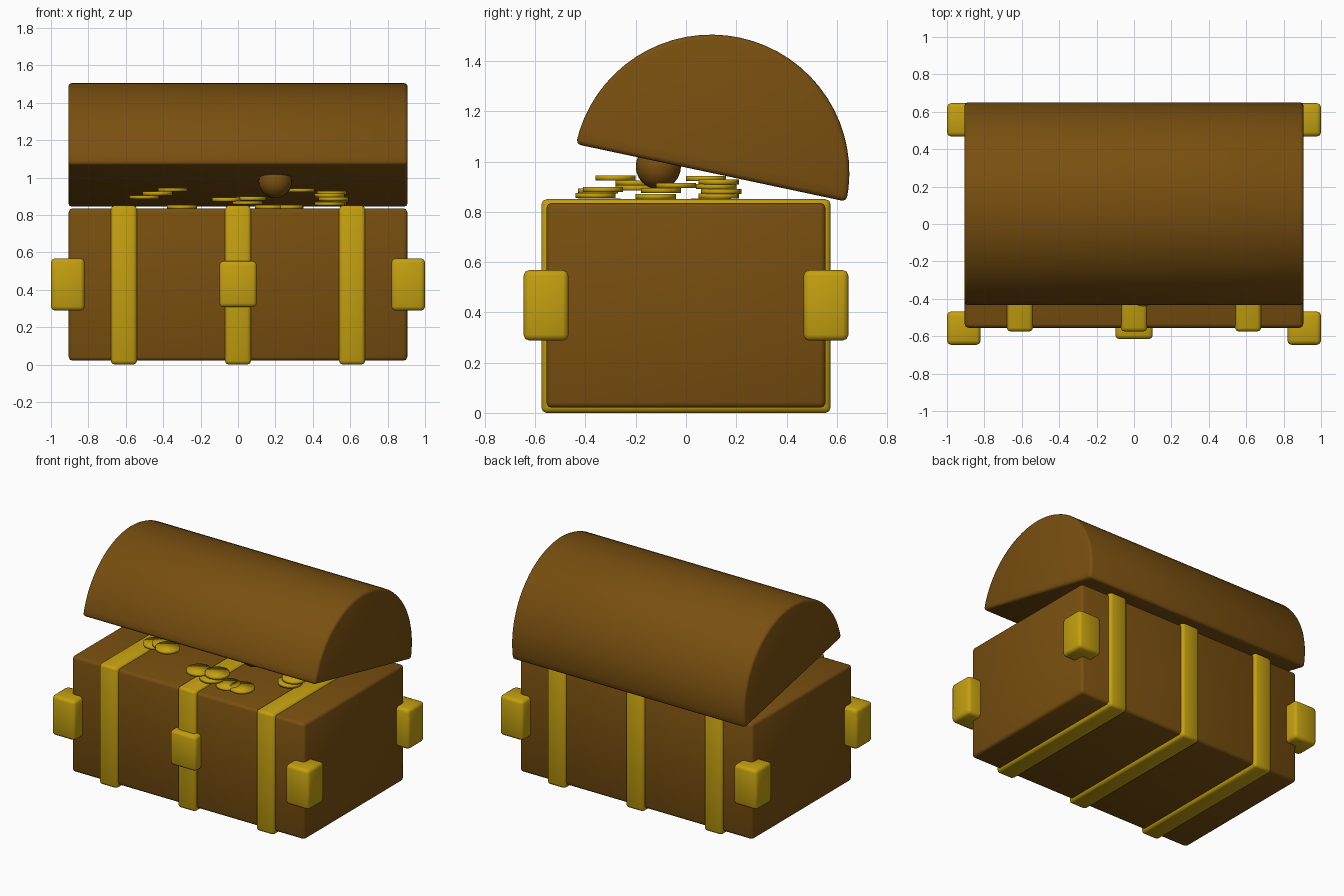
import bpy, bmesh, math

if "Cube" in bpy.data.objects:
    bpy.data.objects.remove(bpy.data.objects["Cube"])


def material(name, rgb):
    m = bpy.data.materials.new(name)
    m.diffuse_color = (*rgb, 1)
    m.use_nodes = True
    m.node_tree.nodes["Principled BSDF"].inputs["Base Color"].default_value = m.diffuse_color
    return m


wood = material("brown wood", (0.19, 0.078, 0.005))
gold = material("gold metal", (0.55, 0.35, 0.005))


def finish(bm, name, mat, bevel=0):
    """Turn a bmesh into a smooth shaded object with an optional edge bevel."""
    bmesh.ops.recalc_face_normals(bm, faces=bm.faces)
    mesh = bpy.data.meshes.new(name)
    bm.to_mesh(mesh)
    bm.free()
    mesh.materials.append(mat)
    for p in mesh.polygons:
        p.use_smooth = True
    ob = bpy.data.objects.new(name, mesh)
    bpy.context.collection.objects.link(ob)
    if bevel:
        mod = ob.modifiers.new("bevel", 'BEVEL')
        mod.width, mod.segments = bevel, 2
        mod.limit_method, mod.angle_limit = 'ANGLE', math.radians(40)
    return ob


def box(name, center, size, mat, bevel=0.02):
    bm = bmesh.new()
    bmesh.ops.create_cube(bm, size=1)
    for v in bm.verts:
        v.co = [c + s * a for c, s, a in zip(center, size, v.co)]
    return finish(bm, name, mat, bevel)


# Chest body
box("chest_body", (0, 0, 0.428), (1.81, 1.11, 0.815), wood)

# Gold bands around the body
for x in (-0.61, 0, 0.61):
    box("band", (x, 0, 0.425), (0.14, 1.15, 0.85), gold)

# Lock plate and corner blocks
box("lock_plate", (0, -0.56, 0.43), (0.2, 0.11, 0.245), gold)
for x in (-1, 1):
    for y in (-1, 1):
        box("corner_block", (x * 0.91, y * 0.557, 0.428), (0.18, 0.178, 0.28), gold, 0.022)

# Half-round lid, tilted open
bm = bmesh.new()
tilt, radius, steps = math.radians(12), 0.55, 32
profile = []
for i in range(steps + 1):
    t = math.pi * i / steps - tilt
    profile.append(bm.verts.new((-0.907, 0.1 + radius * math.cos(t), 0.955 + radius * math.sin(t))))
face = bm.faces.new(profile)
out = bmesh.ops.extrude_face_region(bm, geom=[face])
for g in out["geom"]:
    if isinstance(g, bmesh.types.BMVert):
        g.co.x = 0.907
finish(bm, "lid", wood, 0.018)

# Round knob under the lid
bm = bmesh.new()
bmesh.ops.create_uvsphere(bm, u_segments=20, v_segments=12, radius=0.09)
bmesh.ops.translate(bm, verts=bm.verts, vec=(0.2, -0.11, 0.98))
finish(bm, "round_knob", wood)

# Coins spilling over the top
coins = [(-0.06, -0.35, 0.882), (0.05, -0.36, 0.865), (0.17, -0.35, 0.842), (0.27, -0.34, 0.842),
         (0.07, -0.33, 0.888), (-0.5, -0.2, 0.895), (-0.43, -0.2, 0.915), (-0.35, -0.28, 0.935),
         (0.49, -0.12, 0.86), (0.51, -0.1, 0.885), (0.49, -0.04, 0.905), (0.33, 0.08, 0.932),
         (0.5, 0.13, 0.862), (0.51, 0.14, 0.88), (0.49, 0.12, 0.9), (0.5, 0.13, 0.918),
         (-0.3, 0.1, 0.842)]
for c in coins:
    bm = bmesh.new()
    bmesh.ops.create_cone(bm, cap_ends=True, segments=16, radius1=0.08, radius2=0.08, depth=0.02)
    bmesh.ops.translate(bm, verts=bm.verts, vec=c)
    finish(bm, "coin", gold)
